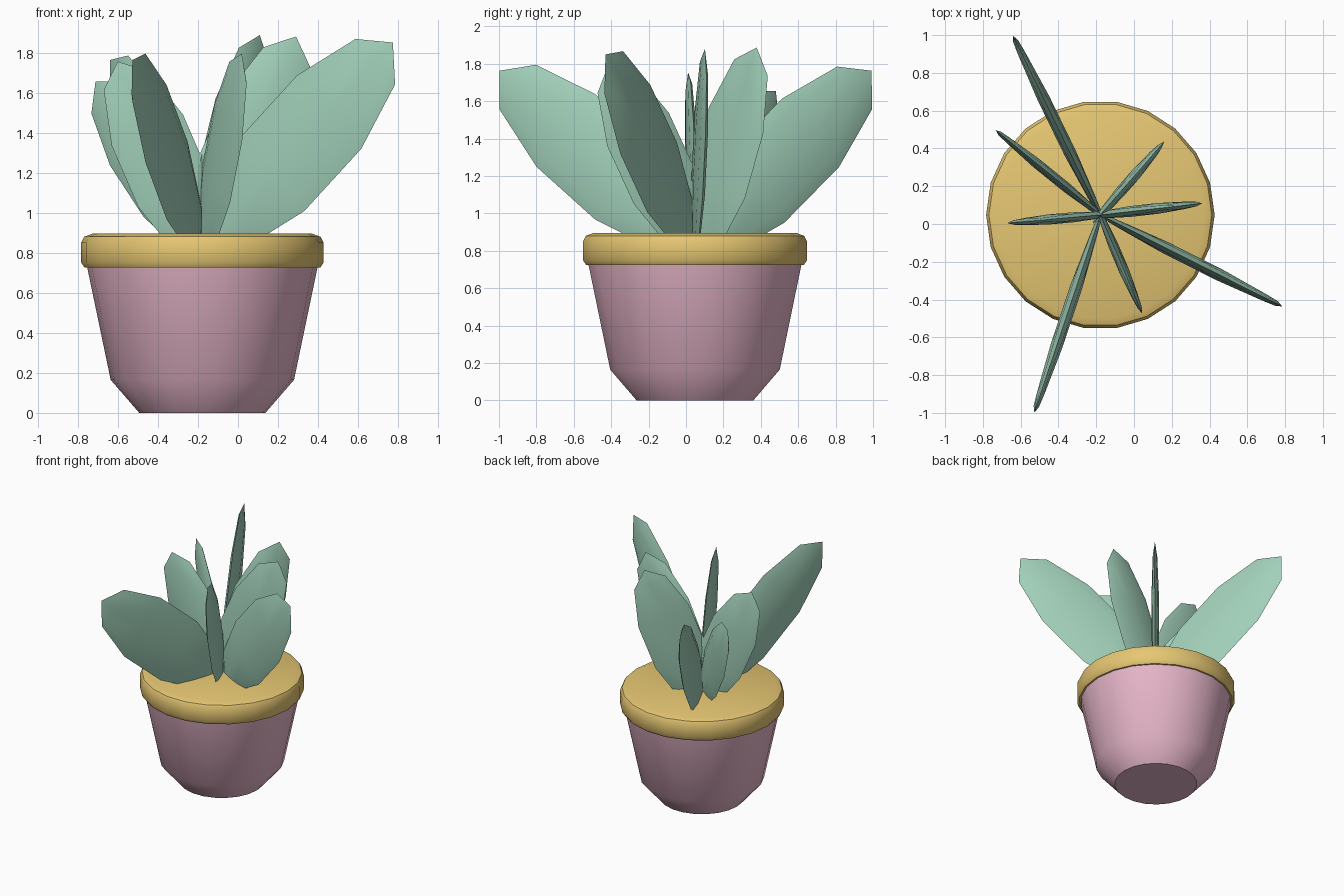
import bpy, bmesh, math
from mathutils import Matrix, Vector

if "Cube" in bpy.data.objects:
    bpy.data.objects.remove(bpy.data.objects["Cube"])

CX, CY = -0.178, 0.048   # pot axis
SIDES = 22


def material(name, rgb):
    m = bpy.data.materials.new(name)
    m.diffuse_color = (*rgb, 1)
    m.use_nodes = True
    m.node_tree.nodes["Principled BSDF"].inputs["Base Color"].default_value = m.diffuse_color
    return m


pink = material("pink_clay", (0.80, 0.47, 0.59))
gold = material("gold_rim", (0.79, 0.57, 0.17))
green = material("leaf_green", (0.36, 0.63, 0.49))


def finish(bm, name, mat, angle):
    bmesh.ops.recalc_face_normals(bm, faces=bm.faces)
    me = bpy.data.meshes.new(name)
    bm.to_mesh(me)
    bm.free()
    me.materials.append(mat)
    ob = bpy.data.objects.new(name, me)
    bpy.context.collection.objects.link(ob)
    bpy.ops.object.select_all(action='DESELECT')
    ob.select_set(True)
    bpy.context.view_layer.objects.active = ob
    bpy.ops.object.shade_smooth_by_angle(angle=math.radians(angle))
    return ob


def lathe(name, profile, mat):
    """Revolve (radius, z) points about the pot axis, capping both ends."""
    bm = bmesh.new()
    rings = []
    for r, z in profile:
        rings.append([bm.verts.new((CX + r * math.cos(2 * math.pi * i / SIDES),
                                    CY + r * math.sin(2 * math.pi * i / SIDES), z))
                      for i in range(SIDES)])
    for a, b in zip(rings, rings[1:]):
        for i in range(SIDES):
            j = (i + 1) % SIDES
            bm.faces.new((a[i], a[j], b[j], b[i]))
    bm.faces.new(rings[0])
    bm.faces.new(rings[-1])
    return finish(bm, name, mat, 40)


# pot body and rim with a flat soil top
lathe("pot_body", [(0.315, 0), (0.458, 0.165), (0.578, 0.74)], pink)
lathe("pot_rim", [(0.555, 0.725), (0.588, 0.725), (0.605, 0.75), (0.605, 0.85),
                  (0.59, 0.88), (0.55, 0.895)], gold)


def leaf(name, heading, tilt, tip_r, tip_z, a, b, t):
    """Flattened low-poly ellipsoid standing in a radial vertical plane."""
    h, e = math.radians(heading), math.radians(tilt)
    out = Vector((math.cos(h), math.sin(h), 0))
    up = Vector((0, 0, 1))
    axis = out * math.cos(e) + up * math.sin(e)
    width = out * math.sin(e) - up * math.cos(e)
    side = axis.cross(width)
    centre = Vector((CX, CY, 0)) + out * tip_r + up * tip_z - axis * a
    mat = Matrix((width * b, side * t, axis * a)).transposed().to_4x4()
    bm = bmesh.new()
    bmesh.ops.create_uvsphere(bm, u_segments=8, v_segments=5, radius=1,
                              matrix=Matrix.Translation(centre) @ mat)
    finish(bm, name, green, 60)


# heading, tilt, tip radius, tip height, half length, half width, half thickness
LEAVES = [
    (116, 42.5, 1.050, 1.763, 0.71, 0.262, 0.034),
    (251.5, 40.5, 1.102, 1.763, 0.71, 0.268, 0.034),
    (-26.7, 44.3, 1.065, 1.850, 0.72, 0.270, 0.034),
    (141, 50, 0.687, 1.655, 0.55, 0.208, 0.028),
    (185, 66.5, 0.425, 1.755, 0.54, 0.205, 0.028),
    (-67, 63.5, 0.503, 1.795, 0.56, 0.210, 0.028),
    (6.5, 66.5, 0.471, 1.880, 0.60, 0.220, 0.030),
    (49, 69.5, 0.437, 1.887, 0.60, 0.215, 0.030),
]
for n, spec in enumerate(LEAVES, 1):
    leaf(f"leaf_{n}", *spec)
